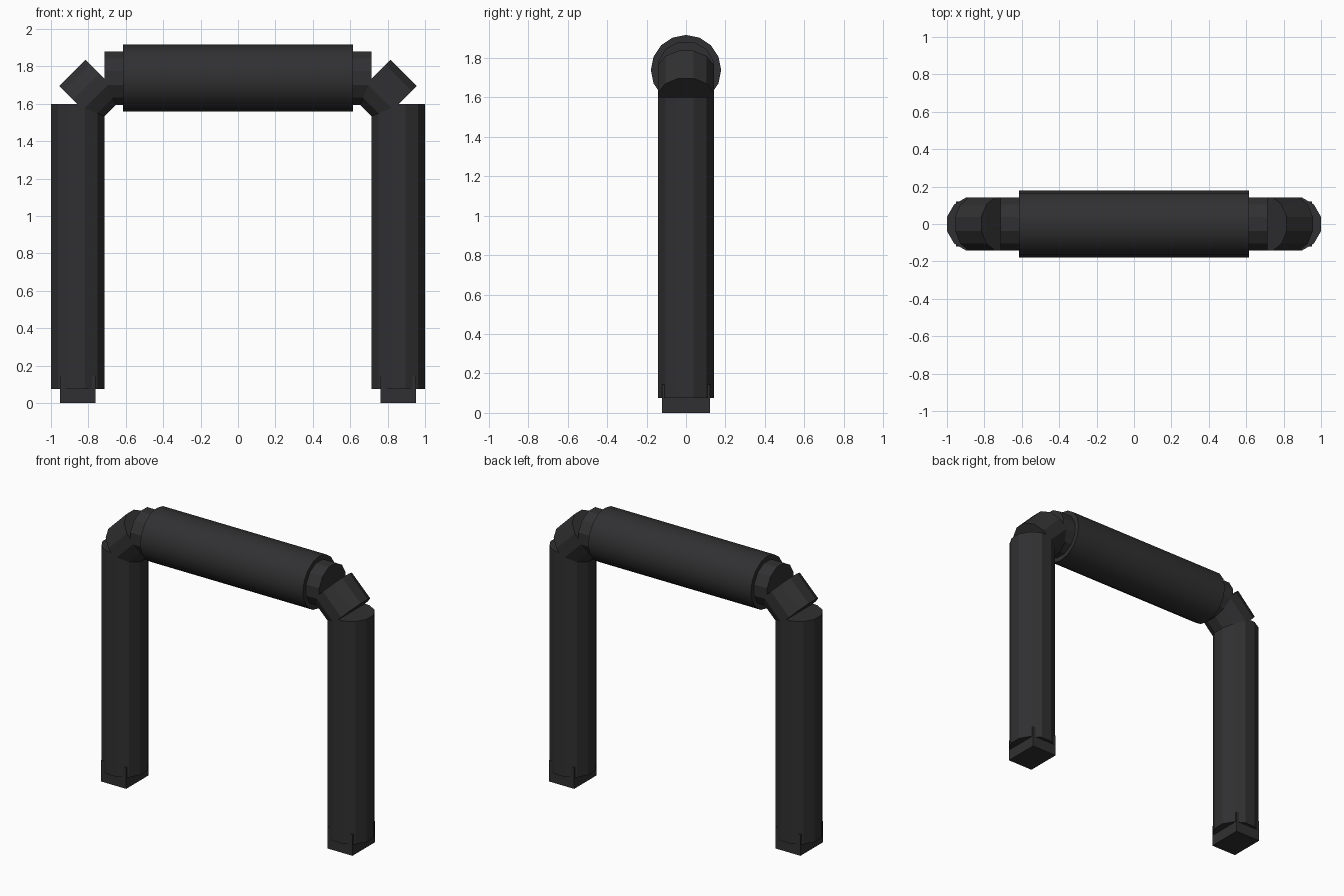
import bpy
import math
from mathutils import Matrix

if "Cube" in bpy.data.objects:
    bpy.data.objects.remove(bpy.data.objects["Cube"])

mat = bpy.data.materials.new("dark_rubber")
mat.diffuse_color = (0.03, 0.03, 0.032, 1)
mat.use_nodes = True
mat.node_tree.nodes["Principled BSDF"].inputs["Base Color"].default_value = mat.diffuse_color


def finish(obj, name):
    obj.name = name
    obj.data.materials.append(mat)
    return obj


def pipe(name, centre, radius, length, tilt, sides, spin=0.0):
    """Capped cylinder, tilted about y (0 = upright)."""
    bpy.ops.mesh.primitive_cylinder_add(vertices=sides, radius=radius, depth=length)
    obj = bpy.context.object
    obj.data.transform(Matrix.Rotation(tilt, 4, 'Y') @ Matrix.Rotation(spin, 4, 'Z'))
    obj.location = centre
    return finish(obj, name)


R = 0.148                  # 12-sided tube, flats at 0.143
HALF = math.radians(15)
BAR_Z = 1.738

for side, label in ((-1, "left"), (1, "right")):
    # upright tube
    pipe("leg_" + label, (side * 0.857, 0, 0.8375), R, 1.525, 0, 12, HALF)
    # 45 degree elbow segment
    pipe("elbow_" + label, (side * 0.785, 0, 1.665), R, 0.198,
         -side * math.radians(45), 12, HALF)
    # horizontal stub entering the grip
    pipe("stub_" + label, (side * 0.645, 0, BAR_Z), R, 0.14,
         math.radians(90), 12, HALF)
    # foot block whose corners poke through the leg
    bpy.ops.mesh.primitive_cube_add(size=1, location=(side * 0.857, 0, 0.0725))
    foot = finish(bpy.context.object, "foot_" + label)
    foot.data.transform(Matrix.Diagonal((0.19, 0.243, 0.145, 1)))

# thick smooth grip across the top
pipe("grip", (0, 0, BAR_Z), 0.178, 1.232, math.radians(90), 16)
bpy.ops.object.shade_smooth_by_angle(angle=math.radians(30))
